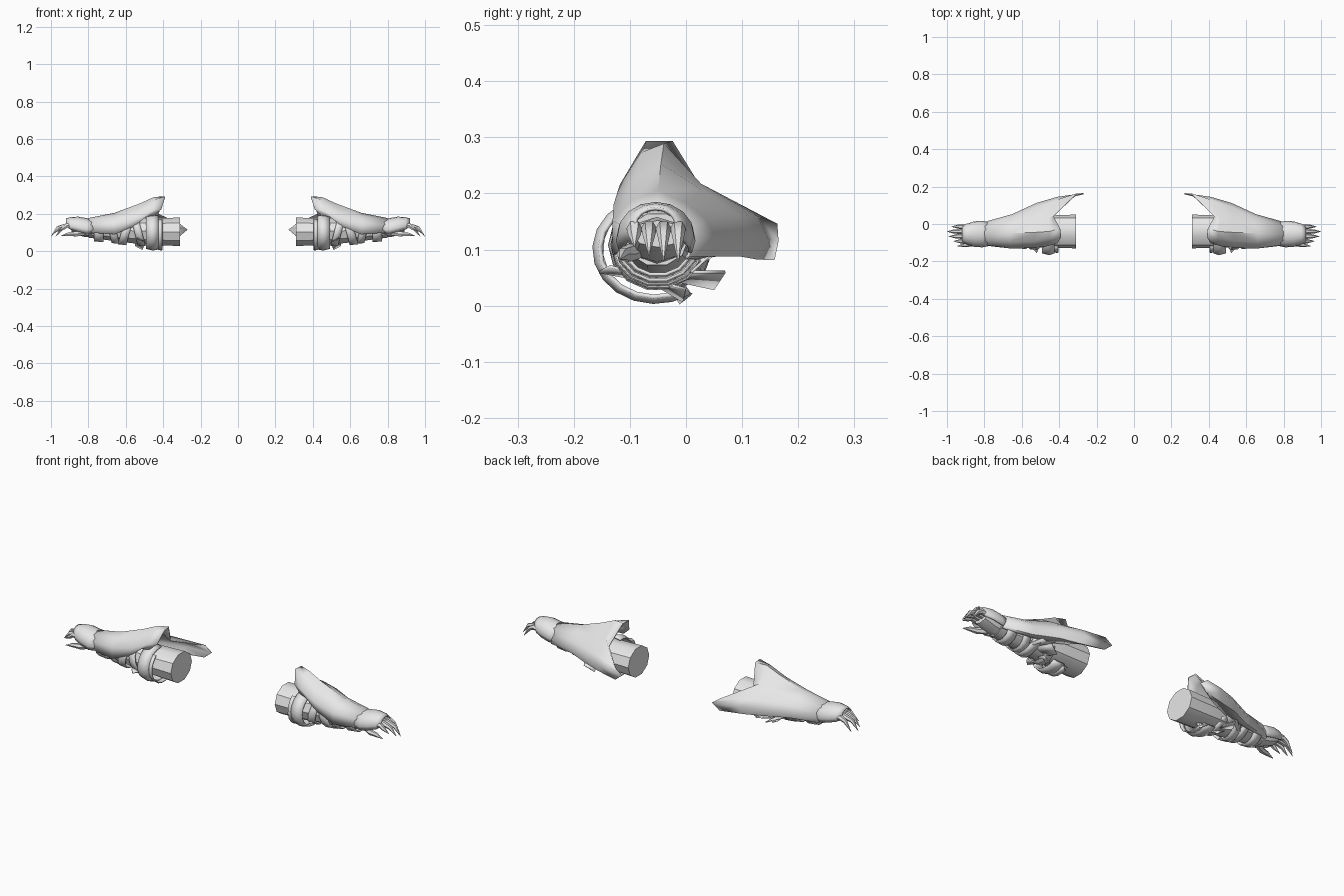
import bpy, math
from mathutils import Vector

grey = bpy.data.materials.new("pale_grey")
grey.diffuse_color = (0.8, 0.8, 0.8, 1)


def make(name, verts, faces, thick=0, smooth=35, subdiv=0):
    """Mesh on the +x arm, mirrored to the other arm."""
    me = bpy.data.meshes.new(name)
    me.from_pydata([tuple(v) for v in verts], [], faces)
    me.update()
    ob = bpy.data.objects.new(name, me)
    bpy.context.collection.objects.link(ob)
    me.materials.append(grey)
    bpy.ops.object.select_all(action='DESELECT')
    ob.select_set(True)
    bpy.context.view_layer.objects.active = ob
    bpy.ops.object.mode_set(mode='EDIT')
    bpy.ops.mesh.select_all(action='SELECT')
    bpy.ops.mesh.normals_make_consistent(inside=False)
    bpy.ops.object.mode_set(mode='OBJECT')
    bpy.ops.object.shade_smooth_by_angle(angle=math.radians(smooth))
    if subdiv:
        s = ob.modifiers.new("round", 'SUBSURF')
        s.levels = s.render_levels = subdiv
    if thick:
        m = ob.modifiers.new("thickness", 'SOLIDIFY')
        m.thickness, m.offset = thick, 0
    ob.modifiers.new("other_arm", 'MIRROR')
    return ob


def loft(name, rows, closed=True, caps=True, **kw):
    n = len(rows[0])
    verts = [p for r in rows for p in r]
    faces = []
    for i in range(len(rows) - 1):
        for j in range(n if closed else n - 1):
            k = (j + 1) % n
            faces.append((i * n + j, i * n + k, (i + 1) * n + k, (i + 1) * n + j))
    if closed and caps:
        faces += [tuple(range(n)), tuple(range(len(verts) - n, len(verts)))]
    return make(name, verts, faces, **kw)


def ring(x, y, z, ry, rz, n=10, a0=0, a1=360, lean=0):
    """Points round the arm axis; lean shifts x with height."""
    full = a1 - a0 == 360
    out = []
    for i in range(n):
        a = math.radians(a0 + (a1 - a0) * i / (n if full else n - 1))
        out.append((x + lean * math.sin(a), y + ry * math.cos(a), z + rz * math.sin(a)))
    return out


# Forearm sleeve, flat inner end
loft("forearm", [ring(*s) for s in (
    (0.31, -0.04, 0.104, 0.09, 0.08), (0.43, -0.04, 0.104, 0.088, 0.076),
    (0.52, -0.042, 0.108, 0.083, 0.074), (0.65, -0.048, 0.112, 0.07, 0.062),
    (0.80, -0.052, 0.118, 0.056, 0.048))])

# Flared arm guard: one upper point, one rear point
guard = (
    ((.80, -.112, .10), (.80, -.108, .14), (.80, -.085, .165), (.80, -.05, .174),
     (.80, -.015, .16), (.80, .0, .135), (.80, .008, .115), (.80, .005, .09), (.80, 0, .085)),
    ((.66, -.128, .09), (.66, -.128, .15), (.66, -.095, .185), (.66, -.05, .202),
     (.65, .0, .18), (.65, .035, .15), (.65, .05, .12), (.65, .04, .09), (.65, .02, .085)),
    ((.56, -.126, .13), (.54, -.126, .18), (.53, -.09, .225), (.53, -.045, .25),
     (.53, .025, .205), (.52, .09, .16), (.52, .11, .125), (.53, .095, .09), (.53, .04, .09)),
    ((.49, -.12, .185), (.46, -.115, .215), (.45, -.075, .272), (.45, -.04, .286),
     (.46, .025, .215), (.42, .125, .158), (.41, .142, .12), (.43, .125, .085), (.46, .06, .10)),
    ((.45, -.11, .19), (.41, -.10, .225), (.39, -.07, .291), (.395, -.025, .291),
     (.43, .04, .185), (.31, .16, .145), (.27, .162, .115), (.31, .155, .082), (.42, .065, .12)))
loft("arm_guard", guard, closed=False, thick=0.006, smooth=50, subdiv=0)

# Wide hanging loop round the sleeve, and its lower lip
loft("wide_strap", [ring(x, -0.055, 0.10, ry, rz, 13, 85, 305)
                    for x, ry, rz in ((.425, .098, .086), (.455, .108, .093), (.49, .098, .084))],
     closed=False, thick=0.008)
loft("strap_lip", [ring(x, -0.052, 0.10, r, r - .008, 10, 130, 300)
                   for x, r in ((.405, .102), (.43, .098))], closed=False, thick=0.005)

# Tight wraps along the forearm
for i, (x, w, r, lean) in enumerate(((.535, .04, .084, .02), (.60, .045, .079, -.02),
                                     (.67, .04, .072, .015), (.745, .05, .063, 0))):
    loft("wrap_%d" % (i + 1), [ring(x + d, -0.05, 0.108, r - d * .1, r - .007 - d * .1, 14, 0, 360, lean)
                               for d in (-w / 2, w / 2)], caps=False, thick=0.006)

# Loose strap ends under the arm
for i, pts in enumerate((
        ((.40, -.03, .035), (.45, -.03, .03), (.44, .01, .02), (.41, -.01, .004)),
        ((.50, -.05, .035), (.55, -.04, .04), (.55, .0, .03), (.51, -.005, .008)),
        ((.50, -.10, .05), (.54, -.10, .06), (.54, -.135, .07), (.52, -.155, .06)),
        ((.53, -.02, .045), (.60, .0, .06), (.56, .07, .06), (.51, .05, .03)),
        ((.58, .0, .06), (.64, .01, .06), (.55, .07, .115), (.50, .065, .10)))):
    make("strap_end_%d" % (i + 1), pts, [(0, 1, 2, 3)], thick=0.005)

# Curved plate over the hand
hand = [ring(x, -0.054, z, ry, rz, 11, -25, 205) for x, z, ry, rz in (
    (.77, .118, .06, .05), (.81, .118, .068, .056), (.855, .128, .065, .054),
    (.895, .135, .052, .044), (.918, .145, .036, .028))]
loft("hand_plate", hand, closed=False, thick=0.006, smooth=45)

# Palm
loft("palm", [ring(*s, 8) for s in ((.78, -.052, .115, .048, .042),
                                   (.83, -.052, .118, .054, .04),
                                   (.89, -.05, .128, .046, .024))])


def claw(name, path, radii):
    rows = []
    for i, (p, r) in enumerate(zip(path, radii)):
        a, b = Vector(path[max(i - 1, 0)]), Vector(path[min(i + 1, len(path) - 1)])
        t = (b - a).normalized()
        u = Vector((0, 1, 0)) - t * t.y
        u.normalize()
        v = t.cross(u)
        rows.append([Vector(p) + r * (u * math.cos(k * math.pi / 3) + v * math.sin(k * math.pi / 3))
                     for k in range(6)])
    loft(name, rows, smooth=50)


# Four clawed fingers and a thumb
for i, (y, end, drop) in enumerate(((-.092, .965, .105), (-.066, .99, .09),
                                   (-.040, .999, .08), (-.014, .975, .078))):
    claw("finger_%d" % (i + 1), [(.87, y, .13), (.915, y, .138), (end - .035, y, .125), (end, y, drop)],
         (.013, .014, .011, .001))
claw("thumb", [(.82, -.085, .10), (.865, -.105, .092), (.905, -.113, .092), (.945, -.118, .083)],
     (.016, .015, .011, .001))
